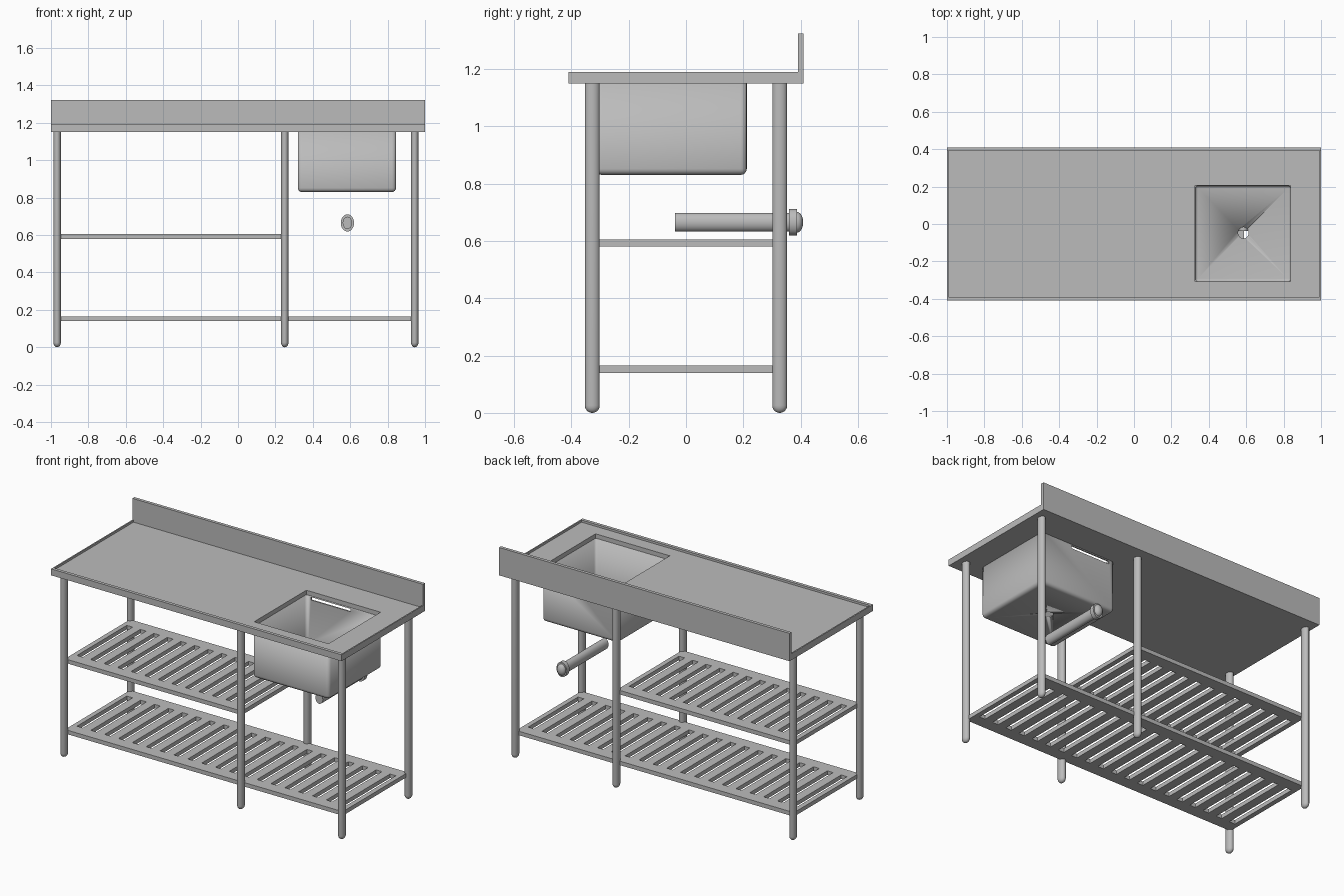
import bpy, bmesh, math
from mathutils import Matrix

cube = bpy.data.objects.get("Cube")
if cube:
    bpy.data.objects.remove(cube, do_unlink=True)

steel = bpy.data.materials.new("brushed_steel")
steel.use_nodes = True
steel.diffuse_color = (0.5, 0.5, 0.5, 1)
steel.node_tree.nodes["Principled BSDF"].inputs["Base Color"].default_value = (0.5, 0.5, 0.5, 1)


def finish(name, bm, smooth=False):
    bmesh.ops.recalc_face_normals(bm, faces=bm.faces)
    mesh = bpy.data.meshes.new(name)
    bm.to_mesh(mesh)
    bm.free()
    mesh.materials.append(steel)
    ob = bpy.data.objects.new(name, mesh)
    bpy.context.collection.objects.link(ob)
    if smooth:
        bpy.ops.object.select_all(action='DESELECT')
        ob.select_set(True)
        bpy.context.view_layer.objects.active = ob
        bpy.ops.object.shade_smooth_by_angle(angle=math.radians(35))
    return ob


def box_mesh(x, y, z):
    bm = bmesh.new()
    bmesh.ops.create_cube(bm, size=1)
    for v in bm.verts:
        v.co = [a + (t + 0.5) * (b - a) for t, (a, b) in zip(v.co, (x, y, z))]
    return bm


def box(name, x, y, z):
    return finish(name, box_mesh(x, y, z))


def pierced_plate(name, xs, ys, z, is_hole):
    """Slab on a grid of cells, some of them left open."""
    bm = bmesh.new()
    grid = [[bm.verts.new((x, y, z[0])) for y in ys] for x in xs]
    for i in range(len(xs) - 1):
        for j in range(len(ys) - 1):
            if not is_hole(i, j):
                bm.faces.new((grid[i][j], grid[i + 1][j], grid[i + 1][j + 1], grid[i][j + 1]))
    ext = bmesh.ops.extrude_face_region(bm, geom=bm.faces[:], use_keep_orig=True)
    for v in ext["geom"]:
        if isinstance(v, bmesh.types.BMVert):
            v.co.z = z[1]
    return finish(name, bm)


def lathe(name, profile, place, squash=0.77, steps=24):
    """Turned part with an oval section; profile is (radius, height)."""
    bm = bmesh.new()
    verts = [bm.verts.new((r, 0, h)) for r, h in profile]
    edges = [bm.edges.new(p) for p in zip(verts, verts[1:])]
    bmesh.ops.spin(bm, geom=verts + edges, axis=(0, 0, 1), cent=(0, 0, 0),
                   angle=math.tau, steps=steps)
    bmesh.ops.remove_doubles(bm, verts=bm.verts, dist=1e-5)
    bmesh.ops.transform(bm, verts=bm.verts, matrix=place @ Matrix.Diagonal((squash, 1, 1, 1)))
    return finish(name, bm, True)


def dome(r, height, start, end, n=6):
    return [(r * math.cos(a), height * math.sin(a))
            for a in (start + (end - start) * k / n for k in range(n + 1))]


# Worktop with a sink opening, a raised rim and a back splash
sink_x, sink_y = (0.32, 0.845), (-0.315, 0.212)
open_x, open_y = (0.327, 0.838), (-0.308, 0.205)
pierced_plate("worktop", [-1, *open_x, 1], [-0.41, *open_y, 0.41], (1.15, 1.177),
              lambda i, j: i == 1 and j == 1)
box("rim_front", (-1, 1), (-0.41, -0.39), (1.177, 1.19))
for side, x in (("right", (-1, -0.992)), ("left", (0.992, 1))):
    box("rim_" + side, x, (-0.39, 0.39), (1.177, 1.19))
box("back_splash", (-1, 1), (0.39, 0.41), (1.177, 1.323))

# Legs with rounded feet
leg_x, leg_y = (-0.967, 0.25, 0.945), 0.327
leg_profile = [(r, h + 0.026) for r, h in dome(0.026, 0.026, -math.pi / 2, 0)]
leg_profile += [(0.026, 1.15), (0, 1.15)]
for row, y in (("front", -leg_y), ("back", leg_y)):
    for col, x in zip(("right", "middle", "left"), leg_x):
        lathe(f"leg_{row}_{col}", leg_profile, Matrix.Translation((x, y, 0)))


# Slotted shelves
def shelf(name, x0, x1, z, count):
    first, pitch = x0 + 0.05, (x1 - x0 - 0.1) / (count - 1)
    xs = [x0]
    for k in range(count):
        xs += [first + k * pitch - 0.02, first + k * pitch + 0.02]
    pierced_plate(name, xs + [x1], [-0.32, -0.245, 0.245, 0.32], z,
                  lambda i, j: i % 2 == 1 and j == 1)


shelf("lower_shelf", leg_x[0], leg_x[2], (0.14, 0.165), 20)
shelf("upper_shelf", leg_x[0], leg_x[1], (0.58, 0.605), 13)

# Sink basin: open box with rounded edges and wall thickness
bm = box_mesh(sink_x, sink_y, (0.83, 1.15))
bm.normal_update()
bmesh.ops.delete(bm, geom=[f for f in bm.faces if f.normal.z > 0.5], context='FACES')
bmesh.ops.bevel(bm, geom=[e for e in bm.edges if not e.is_boundary], offset=0.022,
                segments=4, profile=0.5, affect='EDGES')
bmesh.ops.recalc_face_normals(bm, faces=bm.faces)
# an open shell may come out inverted, so face its floor downwards
if min(bm.faces, key=lambda f: f.calc_center_median().z).normal.z > 0:
    bmesh.ops.reverse_faces(bm, faces=bm.faces)
basin = finish("sink_basin", bm, True)
wall = basin.modifiers.new("wall", 'SOLIDIFY')
wall.thickness, wall.offset = 0.008, -1

# Drain hole and overflow slot
drain_x, drain_y = 0.585, -0.047
cut_drain = lathe("drain_cutter", [(0, 0.8), (0.03, 0.8), (0.03, 0.87), (0, 0.87)],
                  Matrix.Translation((drain_x, drain_y, 0)), 0.95)
cut_slot = box("overflow_cutter", (0.36, 0.63), (0.18, 0.24), (1.125, 1.143))
for cutter in (cut_drain, cut_slot):
    cutter.hide_render = True
    cutter.hide_viewport = True
    cutter.display_type = 'WIRE'
    mod = basin.modifiers.new("cut", 'BOOLEAN')
    mod.object, mod.operation, mod.solver = cutter, 'DIFFERENCE', 'EXACT'

# Waste pipe running to the back, with flange and domed cap
along_y = Matrix.Translation((drain_x, 0, 0.665)) @ Matrix.Rotation(-math.pi / 2, 4, 'X')
lathe("waste_pipe", [(0, -0.038), (0.033, -0.038), (0.033, 0.362), (0, 0.362)], along_y)
lathe("pipe_flange", [(0, 0.36), (0.046, 0.36), (0.046, 0.387), (0, 0.387)], along_y)
lathe("pipe_cap", [(0, 0.387)] + [(r, h + 0.387) for r, h in dome(0.036, 0.022, 0, math.pi / 2)],
      along_y)
